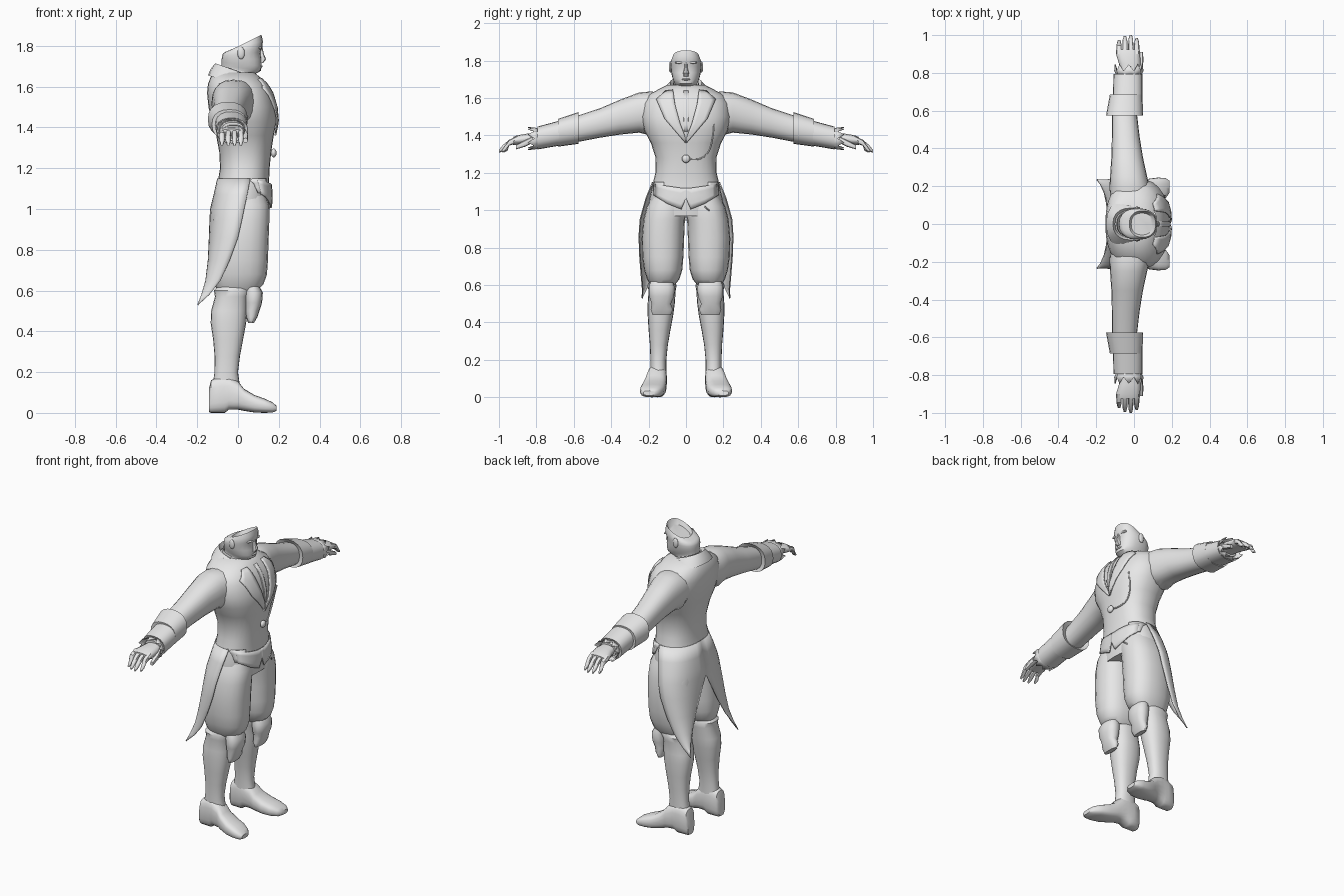
import bpy, bmesh, math
from mathutils import Vector
from mathutils.bvhtree import BVHTree

grey = bpy.data.materials.new("plain_grey")
grey.diffuse_color = (0.8, 0.8, 0.8, 1)


def finish(name, bm, mirror=False, thick=0, subdiv=0, angle=45):
    bmesh.ops.recalc_face_normals(bm, faces=bm.faces)
    me = bpy.data.meshes.new(name)
    bm.to_mesh(me)
    bm.free()
    me.materials.append(grey)
    ob = bpy.data.objects.new(name, me)
    bpy.context.collection.objects.link(ob)
    bpy.ops.object.select_all(action='DESELECT')
    ob.select_set(True)
    bpy.context.view_layer.objects.active = ob
    bpy.ops.object.shade_smooth_by_angle(angle=math.radians(angle))
    if subdiv:
        ob.modifiers.new("soften", 'SUBSURF').levels = subdiv
        ob.modifiers["soften"].render_levels = subdiv
    if thick:
        ob.modifiers.new("cloth", 'SOLIDIFY').thickness = thick
    if mirror:
        m = ob.modifiers.new("mirror", 'MIRROR')
        m.use_axis = (False, True, False)
        m.use_clip = False
    return ob


def ring(axis, pos, a0, a1, b0, b1, n=20, p=0.85):
    """Rounded section; pos may be (at a0, at a1) for a tilted section."""
    p0, p1 = pos if isinstance(pos, tuple) else (pos, pos)
    pts = []
    for i in range(n):
        t = 2 * math.pi * i / n
        c, s = math.cos(t), math.sin(t)
        c = math.copysign(abs(c) ** p, c)
        s = math.copysign(abs(s) ** p, s)
        a, b = (a0 + a1 + (a1 - a0) * c) / 2, (b0 + b1 + (b1 - b0) * s) / 2
        h = p0 + (p1 - p0) * (c + 1) / 2
        pts.append({'z': (a, b, h), 'y': (a, h, b), 'x': (h, a, b)}[axis])
    return pts


def grid(rows, closed=True, caps=(False, False)):
    bm = bmesh.new()
    vs = [[bm.verts.new(q) for q in r] for r in rows]
    n = len(rows[0])
    for a, b in zip(vs, vs[1:]):
        for i in range(n if closed else n - 1):
            j = (i + 1) % n
            bm.faces.new((a[i], a[j], b[j], b[i]))
    if caps[0]:
        bm.faces.new(vs[0])
    if caps[1]:
        bm.faces.new(vs[-1])
    return bm


def loft(name, axis, secs, caps=(True, True), p=0.85, n=20, **kw):
    return finish(name, grid([ring(axis, *s, n=n, p=p) for s in secs], True, caps), **kw)


def blob(name, loc, size, mirror=False):
    bm = bmesh.new()
    bmesh.ops.create_uvsphere(bm, u_segments=12, v_segments=8, radius=1)
    for v in bm.verts:
        v.co = Vector(loc) + Vector(size) * v.co
    return finish(name, bm, mirror)


# torso: z, back, front, half width
body = [(.97, -.11, .15, .19), (1.05, -.115, .157, .198), (1.13, -.10, .152, .18),
        (1.2, -.088, .155, .164), (1.28, -.092, .163, .162), (1.36, -.107, .175, .188),
        (1.43, -.128, .19, .225), (1.5, -.145, .185, .24), (1.57, -.152, .165, .232),
        (1.615, -.147, .14, .205), (1.645, -.135, .11, .15), (1.67, -.12, .08, .10)]
secs = [(z, a, b, -w, w) for z, a, b, w in body]
loft("coat_body", 'z', secs, n=28)
tree = BVHTree.FromPolygons(*(lambda R: ([q for r in R for q in r],
    [(k * 28 + i, k * 28 + (i + 1) % 28, k * 28 + 28 + (i + 1) % 28, k * 28 + 28 + i)
     for k in range(len(R) - 1) for i in range(28)]))([ring('z', *s, n=28) for s in secs]))


def onto(y, z, off):
    hit = tree.ray_cast(Vector((1, y, z)), Vector((-1, 0, 0)))[0]
    return ((hit.x if hit else .05) + off, y, z)


def strip(name, edge_a, edge_b, off=.008, mirror=True, cols=4):
    """Cloth panel between two (y, z) edges, laid on the body front."""
    rows = []
    for k in range(len(edge_a) - 1):
        for s in range(3 if k < len(edge_a) - 2 else 4):
            f, row = s / 3, []
            for c in range(cols + 1):
                g = c / cols
                e = [[edge[k][d] * (1 - f) + edge[k + 1][d] * f for d in (0, 1)]
                     for edge in (edge_a, edge_b)]
                row.append(onto(*[e[0][d] * (1 - g) + e[1][d] * g for d in (0, 1)], off))
            rows.append(row)
    return finish(name, grid(rows, False), mirror, thick=.008)


# lapels, shirt front edge, hem flaps
strip("lapel", [(.07, 1.645), (.06, 1.57), (.03, 1.46), (0, 1.38)],
      [(.11, 1.64), (.16, 1.595), (.115, 1.49), (.004, 1.36)], .012)
strip("shirt_edge", [(.0, 1.64), (.0, 1.53), (.0, 1.42)], [(.014, 1.64), (.014, 1.53), (.01, 1.42)], .006)
strip("waistcoat_hem", [(0, 1.12), (.03, 1.12), (.1, 1.13), (.165, 1.14)],
      [(0, 1.065), (.025, 1.005), (.1, 1.035), (.165, 1.075)], .014)
blob("coat_button", (.175, 0, 1.275), (.014, .022, .022))


# watch chains
def chain(name, pts, off):
    cu = bpy.data.curves.new(name, 'CURVE')
    cu.dimensions, cu.bevel_depth, cu.bevel_resolution = '3D', .004, 1
    sp = cu.splines.new('NURBS')
    sp.points.add(len(pts) - 1)
    for q, (y, z) in zip(sp.points, pts):
        q.co = (*onto(y, z, off), 1)
    sp.use_endpoint_u, sp.order_u = True, 3
    cu.materials.append(grey)
    bpy.context.collection.objects.link(bpy.data.objects.new(name, cu))


chain("chest_chain", [(.01, 1.275), (.06, 1.265), (.12, 1.3), (.145, 1.38), (.15, 1.46)], .006)
chain("waist_chain", [(.1, 1.02), (.12, 1.0), (.15, .985), (.17, .98)], .02)

# coat tails: z, back x, back y, front x, half width
tails = [(1.15, -.102, 0, .06, .182), (1.07, -.12, 0, .045, .215), (1.0, -.137, 0, .03, .235),
         (.95, -.14, 0, .02, .248), (.86, -.143, .05, 0, .254), (.75, -.148, .11, -.04, .25),
         (.65, -.16, .165, -.085, .242), (.58, -.18, .21, -.14, .236), (.53, -.2, .235, -.195, .237)]
rows = []
for z, xb, yb, xf, w in tails:
    rows.append([(xf + (xb - xf) * math.sin(t) ** .8, yb + (w - yb) * max(math.cos(t), 0) ** .8, z)
                 for t in [math.pi / 2 * i / 10 for i in range(11)]])
finish("coat_tail", grid(rows, False), True, thick=.006)

# side skirt flap at the front of the coat
rows = [[onto(.12 + .055 * i / 4, 1.15 - .07 * k / 3, .012) for i in range(5)] for k in range(4)]
finish("coat_flap", grid(rows, False), True, thick=.006)

# collars, tilted down to the front
loft("coat_collar", 'z', [((1.655, 1.575), -.148, .15, -.14, .14), ((1.685, 1.615), -.135, .12, -.112, .112),
     ((1.715, 1.645), -.112, .085, -.085, .085), ((1.685, 1.63), -.1, .075, -.072, .072)], (False, False))
loft("shirt_collar", 'z', [((1.65, 1.6), -.095, .085, -.075, .075), ((1.705, 1.66), -.09, .08, -.068, .068),
     ((1.68, 1.64), -.08, .06, -.055, .055)], (False, False))

# head and neck, open crown
loft("head", 'z', [(1.6, -.08, .05, -.06, .06), ((1.66, 1.645), -.08, .055, -.06, .06),
     ((1.69, 1.665), -.08, .09, -.06, .06), ((1.705, 1.678), -.08, .113, -.066, .066),
     ((1.72, 1.7), -.08, .115, -.073, .073), ((1.735, 1.735), -.08, .115, -.079, .079),
     ((1.75, 1.77), -.078, .11, -.082, .082), ((1.762, 1.79), -.074, .12, -.083, .083),
     ((1.772, 1.825), -.06, .122, -.08, .08), ((1.785, 1.855), -.025, .115, -.07, .07),
     ((1.765, 1.82), -.015, .1, -.058, .058)], (False, True))
loft("nose", 'z', [(1.715, .1, .122, -.014, .014), (1.735, .1, .138, -.015, .015),
     (1.76, .1, .127, -.009, .009), (1.79, .1, .121, -.007, .007)], n=8)
blob("ear", (.015, .083, 1.765), (.018, .009, .03), True)
blob("brow", (.108, .035, 1.79), (.011, .026, .007), True)
blob("lips", (.112, 0, 1.7), (.009, .022, .006))

# sleeves: y, back, front, bottom, top
loft("sleeve", 'y', [(.1, -.12, .09, 1.46, 1.625), (.19, -.13, .085, 1.40, 1.635), (.25, -.127, .07, 1.415, 1.63),
     (.35, -.12, .048, 1.405, 1.592), (.46, -.117, .03, 1.388, 1.545), (.58, -.116, .016, 1.365, 1.505),
     (.70, -.1, .02, 1.35, 1.46), (.81, -.08, .03, 1.345, 1.425)], mirror=True)
loft("upper_cuff", 'y', [(.59, -.11, .01, 1.38, 1.5), (.575, -.148, .048, 1.355, 1.525),
     (.685, -.128, .045, 1.34, 1.488), (.68, -.10, .02, 1.36, 1.46)], (False, False), mirror=True, angle=30)
loft("lower_cuff", 'y', [(.68, -.112, .045, 1.345, 1.478), (.795, -.108, .045, 1.325, 1.447),
     (.785, -.08, .02, 1.345, 1.425)], (False, False), mirror=True, angle=30)
rows = [ring('y', *s, n=20) for s in [(.77, -.085, .03, 1.335, 1.43), (.83, -.105, .05, 1.322, 1.445)]]
rows[1] = [(x, y + (.015 if i % 2 else -.02), z) for i, (x, y, z) in enumerate(rows[1])]
finish("lace_ruffle", grid(rows), True, thick=.004)

# hands with bent fingers
loft("palm", 'y', [(.79, -.065, .025, 1.355, 1.415), (.85, -.08, .035, 1.355, 1.41),
     (.9, -.095, .032, 1.35, 1.402), (.925, -.095, .03, 1.348, 1.392)], mirror=True, n=14)
for i, tip in enumerate((.975, .995, 1.0, .985)):
    x = -.079 + i * .031
    loft("finger_%d" % (i + 1), 'y', [(.9, x - .014, x + .014, 1.362, 1.399), (.945, x - .014, x + .014, 1.345, 1.377),
         (tip - .02, x - .012, x + .012, 1.318, 1.348), (tip, x - .006, x + .006, 1.308, 1.322)], mirror=True, n=8)
loft("thumb", 'y', [(.82, .01, .04, 1.36, 1.395), (.86, .02, .05, 1.34, 1.375), (.91, .026, .048, 1.325, 1.348)],
     mirror=True, n=8)

# breeches: z, back, front, inner y, outer y
loft("breeches", 'z', [(1.1, -.09, .13, -.02, .17), (1.02, -.115, .153, -.01, .21), (.95, -.125, .154, .006, .228),
     (.85, -.127, .15, .01, .237), (.75, -.127, .147, .014, .234), (.68, -.127, .142, .02, .224),
     (.63, -.115, .125, .036, .208), (.6, -.1, .095, .06, .19)], mirror=True)

# boots and shoes
loft("boot_leg", 'z', [(.62, -.1, .07, .06, .195), (.6, -.118, .065, .05, .207), (.57, -.113, .05, .055, .2),
     (.5, -.132, .045, .06, .205), (.44, -.134, .04, .068, .205), (.36, -.122, .025, .083, .2),
     (.28, -.115, .01, .097, .193), (.2, -.115, .0, .105, .19), (.13, -.125, .01, .105, .19)], mirror=True)
loft("shoe", 'x', [(-.142, .12, .185, .004, .12), (-.132, .108, .195, .0, .16), (-.09, .103, .2, .0, .18),
     (-.065, .102, .202, .0, .18), (-.045, .102, .204, .016, .178), (0, .103, .213, .016, .155),
     (.03, .105, .225, .01, .118), (.08, .108, .24, .002, .088), (.13, .118, .246, .0, .07),
     (.17, .14, .242, .002, .052), (.188, .165, .228, .01, .035)], mirror=True, p=.7)

# knee guards: z, back, front, inner y, outer y
loft("knee_guard", 'z', [(.62, .03, .105, .07, .19), (.59, .03, .122, .06, .2), (.54, .035, .118, .062, .198),
     (.5, .035, .105, .08, .185), (.47, .04, .095, .068, .19), (.44, .05, .078, .08, .18)], mirror=True, n=14)
